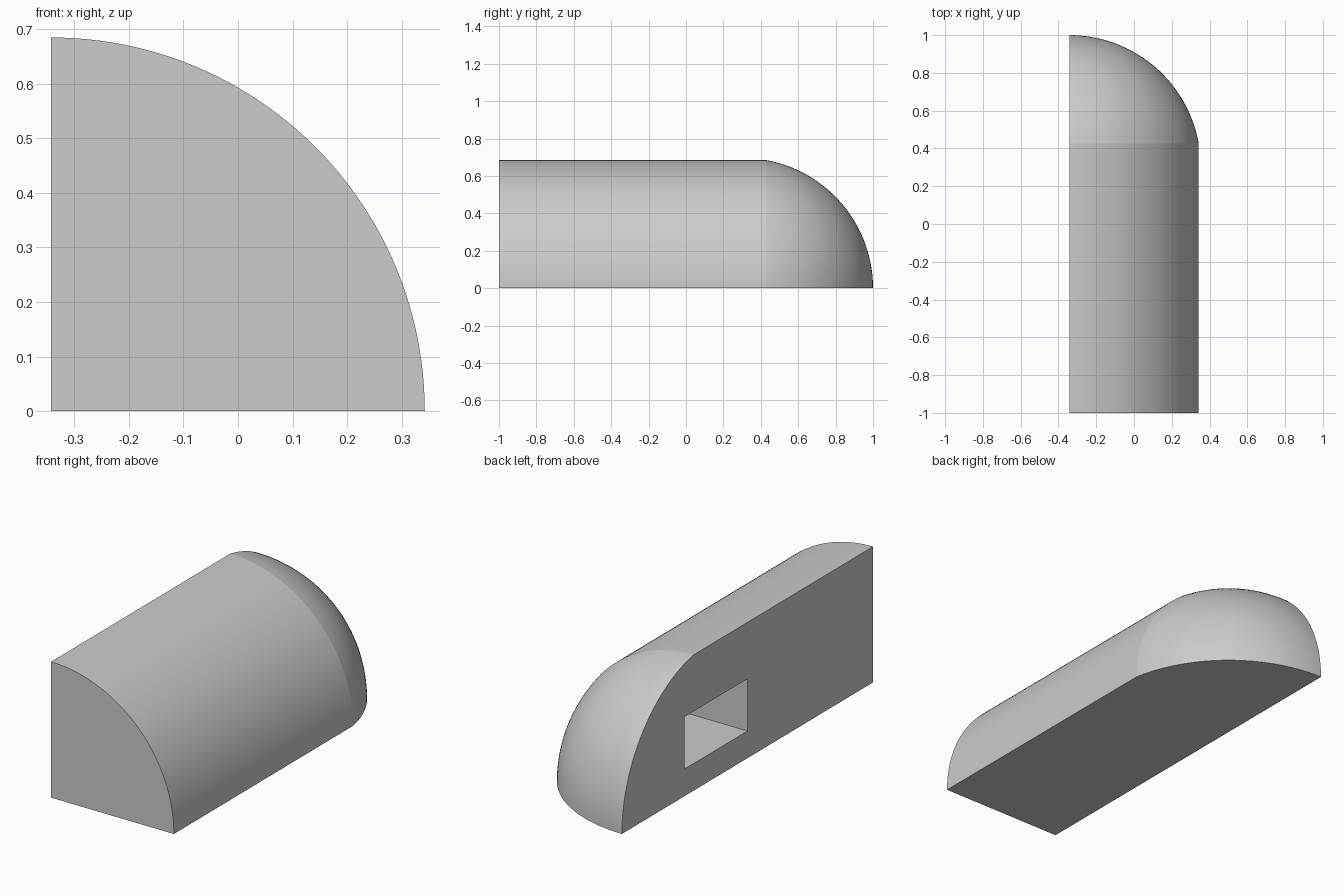
import bpy, bmesh, math
from mathutils import Matrix

if "Cube" in bpy.data.objects:
    bpy.data.objects.remove(bpy.data.objects["Cube"])

RADIUS = 0.685           # quarter-round body
AXIS_X = -RADIUS / 2     # its axis runs along y at floor level
NOSE_Y = 0.304           # centre of the domed end
NOSE_R = 1 - NOSE_Y
ARC_STEPS, TURN_STEPS = 28, 48

grey = bpy.data.materials.new("plain grey")
grey.use_nodes = True
colour = (0.6, 0.6, 0.6, 1)
grey.diffuse_color = colour
grey.node_tree.nodes["Principled BSDF"].inputs["Base Color"].default_value = colour


def add_object(name, bm):
    bmesh.ops.recalc_face_normals(bm, faces=bm.faces)
    mesh = bpy.data.meshes.new(name)
    bm.to_mesh(mesh)
    bm.free()
    mesh.materials.append(grey)
    obj = bpy.data.objects.new(name, mesh)
    bpy.context.collection.objects.link(obj)
    return obj


# Outline: flat front, straight barrel, domed back
start = math.asin(RADIUS / NOSE_R)
outline = [(0, -1), (RADIUS, -1)]
for i in range(ARC_STEPS + 1):
    a = start * (1 - i / ARC_STEPS)
    outline.append((NOSE_R * math.sin(a), NOSE_Y + NOSE_R * math.cos(a)))

# Quarter turn of the outline about the y axis, closed by base and side
bm = bmesh.new()
rings = []
for t in range(TURN_STEPS + 1):
    a = math.pi / 2 * t / TURN_STEPS
    rings.append([bm.verts.new((AXIS_X + r * math.cos(a), y, r * math.sin(a)))
                  for r, y in outline])
for a, b in zip(rings, rings[1:]):
    for i in range(len(outline) - 1):
        bm.faces.new((a[i], a[i + 1], b[i + 1], b[i]))
bm.faces.new(rings[0])
bm.faces.new(rings[-1])
bmesh.ops.remove_doubles(bm, verts=bm.verts, dist=1e-5)

# Join the flat front into a single face
front = [f for f in bm.faces if all(v.co.y < -0.999 for v in f.verts)]
bmesh.ops.dissolve_faces(bm, faces=front)
body = add_object("body", bm)

# Rectangular pocket in the flat side
DEPTH, LENGTH, BOTTOM, TOP = 0.4, 0.5, 0.137, 0.4
bm = bmesh.new()
bmesh.ops.create_cube(bm, size=1, matrix=Matrix.Translation(
    (AXIS_X, LENGTH / 2, (BOTTOM + TOP) / 2)) @ Matrix.Diagonal(
    (2 * DEPTH, LENGTH, TOP - BOTTOM, 1)))
cutter = add_object("pocket_cutter", bm)
cutter.hide_render = True

cut = body.modifiers.new("pocket", "BOOLEAN")
cut.operation = "DIFFERENCE"
cut.solver = "EXACT"
cut.object = cutter
bpy.ops.object.select_all(action="DESELECT")
body.select_set(True)
bpy.context.view_layer.objects.active = body
bpy.ops.object.modifier_apply(modifier=cut.name)
bpy.data.objects.remove(cutter)

# Smooth curves, crisp edges
bpy.ops.object.shade_smooth_by_angle(angle=math.radians(6))
